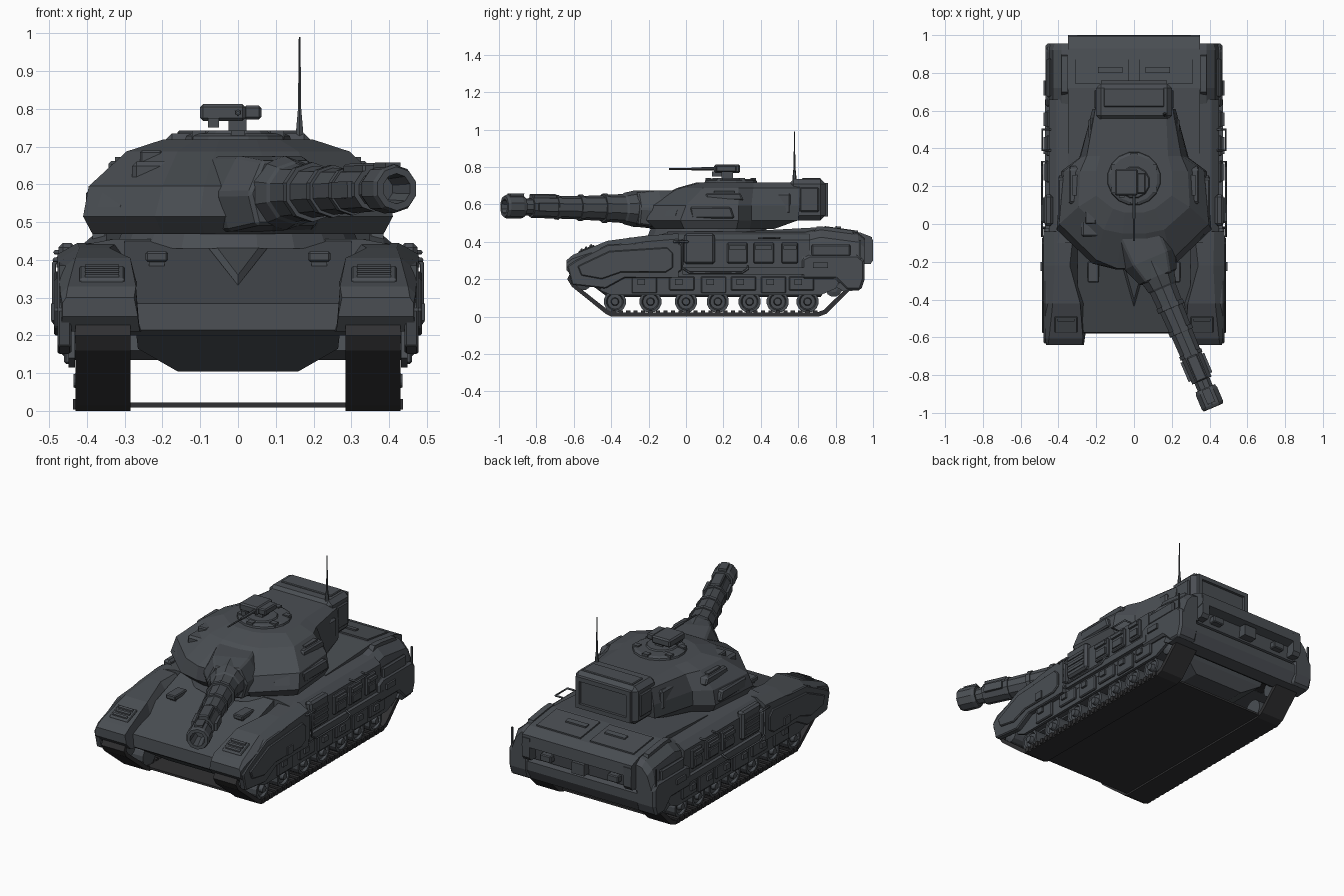
import bpy, bmesh, math

def material(name, rgb):
    m = bpy.data.materials.new(name)
    m.diffuse_color = (*rgb, 1)
    return m

BODY = material("slate_armour", (0.068, 0.076, 0.086))
DARK = material("track_black", (0.03, 0.03, 0.032))

def mesh(name, verts, faces, mat=BODY, mirror=False, bevel=0):
    bm = bmesh.new()
    vs = [bm.verts.new(v) for v in verts]
    for f in faces:
        bm.faces.new([vs[i] for i in f])
    bmesh.ops.recalc_face_normals(bm, faces=bm.faces)
    me = bpy.data.meshes.new(name)
    bm.to_mesh(me)
    bm.free()
    me.materials.append(mat)
    ob = bpy.data.objects.new(name, me)
    bpy.context.collection.objects.link(ob)
    if bevel:
        b = ob.modifiers.new("bevel", 'BEVEL')
        b.width, b.segments = bevel, 1
    if mirror:
        ob.modifiers.new("mirror", 'MIRROR')
    return ob

def loft(name, rings, caps=True, closed=False, **kw):
    n, k = len(rings[0]), len(rings)
    faces = []
    for r in range(k if closed else k - 1):
        a, b = r * n, (r + 1) % k * n
        faces += [(a + i, a + (i + 1) % n, b + (i + 1) % n, b + i) for i in range(n)]
    if caps and not closed:
        faces += [tuple(range(n)), tuple(range((k - 1) * n, k * n))]
    return mesh(name, [v for r in rings for v in r], faces, **kw)

def prism(name, pts, x0, x1, **kw):          # side profile (y, z) pushed along x
    return loft(name, [[(x, y, z) for y, z in pts] for x in (x0, x1)], **kw)

def box(name, x0, x1, y0, y1, z0, z1, **kw):
    return prism(name, [(y0, z0), (y1, z0), (y1, z1), (y0, z1)], x0, x1, **kw)

def lathe(name, prof, axis, n=10, at=(0, 0, 0), **kw):   # prof: (t, radius)
    rings = []
    for t, r in prof:
        ring = []
        for i in range(n):
            a = 2 * math.pi * (i + 0.5) / n
            c, s = r * math.cos(a), r * math.sin(a)
            p = {'x': (t, c, s), 'y': (c, -t, s), 'z': (c, s, t)}[axis]
            ring.append(tuple(p[j] + at[j] for j in range(3)))
        rings.append(ring)
    return loft(name, rings, **kw)

def pipe(name, pts, r=0.006):
    for s in (1, -1):
        cu = bpy.data.curves.new(name, 'CURVE')
        cu.dimensions, cu.bevel_depth, cu.bevel_resolution = '3D', r, 0
        sp = cu.splines.new('POLY')
        sp.points.add(len(pts) - 1)
        for p, (x, y, z) in zip(sp.points, pts):
            p.co = (s * x, y, z, 1)
        cu.materials.append(BODY)
        bpy.context.collection.objects.link(bpy.data.objects.new(name, cu))

# ---- central hull, belly and deck
prism("glacis_hull", [(-0.56, 0.2), (-0.58, 0.215), (-0.575, 0.285), (-0.10, 0.45),
      (0.4, 0.45), (0.4, 0.2)], -0.3, 0.3)
loft("belly", [[(-w, y0, z), (w, y0, z), (w, y1, z), (-w, y1, z)]
     for w, y0, y1, z in ((0.16, -0.42, 0.72, 0.105), (0.265, -0.50, 0.76, 0.165), (0.27, -0.565, 0.78, 0.21))])
loft("hull_middle", [[(s * x, y, z) for s, x, z in ((-1, .45, .2), (-1, .45, .41), (-1, .41, .44), (-1, .33, .455),
     (1, .33, .455), (1, .41, .44), (1, .45, .41), (1, .45, .2))] for y in (-0.1, 0.66)])
prism("engine_deck", [(0.3, 0.25), (0.3, 0.455), (0.72, 0.478), (0.93, 0.45), (0.995, 0.425),
      (1.0, 0.36), (0.95, 0.345), (0.94, 0.27), (0.78, 0.2)], -0.35, 0.35)
mesh("glacis_wedge", [(-.085, -.14, .44), (.085, -.14, .44), (0, -.44, .333),
     (-.07, -.15, .452), (.07, -.15, .452), (0, -.40, .36)],
     [(0, 1, 2), (3, 4, 5), (0, 1, 4, 3), (1, 2, 5, 4), (2, 0, 3, 5)])
box("headlight_box", 0.185, 0.245, -0.31, -0.2, 0.395, 0.422, mirror=True, bevel=0.005)
box("headlight_foot", 0.195, 0.235, -0.29, -0.2, 0.36, 0.40, mirror=True)

# ---- front fenders
def fender_ring(y, xi, xt, xo, xe, zb, zt, zs):
    return [(xi, y, zb), (xt, y, zt), (xo, y, zt), (xe, y, zs), (xe, y, zb)]
loft("front_fender", [fender_ring(-0.64, .265, .275, .455, .465, .25, .30, .285),
     fender_ring(-0.605, .26, .27, .45, .47, .21, .33, .31),
     fender_ring(-0.42, .235, .285, .43, .475, .21, .405, .37),
     fender_ring(-0.22, .18, .34, .42, .478, .21, .432, .40),
     fender_ring(-0.04, .15, .32, .425, .478, .21, .445, .415)], mirror=True)
prism("fender_grille", [(-0.575, 0.32), (-0.575, 0.35), (-0.49, 0.385), (-0.49, 0.35)], 0.3, 0.42, mirror=True, bevel=0.004)
for i in range(3):
    y = -0.565 + i * 0.025
    prism("grille_slat", [(y, .34), (y, .361 + i * .011), (y + .012, .366 + i * .011), (y + .012, .34)], .315, .405, mirror=True)
prism("front_skirt", [(-0.61, 0.17), (-0.635, 0.27), (-0.59, 0.30), (-0.42, 0.385), (-0.06, 0.41),
      (-0.02, 0.38), (-0.02, 0.25), (-0.08, 0.205), (-0.33, 0.205), (-0.43, 0.15)], 0.44, 0.478, mirror=True, bevel=0.006)
prism("front_skirt_plate", [(-0.56, 0.22), (-0.58, 0.27), (-0.41, 0.35), (-0.1, 0.37), (-0.07, 0.34),
      (-0.07, 0.26), (-0.11, 0.235), (-0.35, 0.235), (-0.45, 0.2)], 0.47, 0.487, mirror=True, bevel=0.005)
box("skirt_hatch", 0.48, 0.495, -0.25, -0.2, 0.24, 0.285, mirror=True)

# ---- side boxes, rails and lower skirt
box("stowage_bin", 0.43, 0.475, -0.01, 0.155, 0.28, 0.445, mirror=True, bevel=0.012)
for z in (0.31, 0.345, 0.38):
    box("bin_rib", 0.47, 0.481, 0.01, 0.14, z, z + 0.018, mirror=True)
for y0, y1 in ((0.22, 0.33), (0.36, 0.47), (0.51, 0.6)):
    box("side_box", 0.44, 0.465, y0, y1, 0.285, 0.395, mirror=True, bevel=0.006)
    box("side_box_lid", 0.46, 0.473, y0 + .015, y1 - .015, 0.30, 0.34, mirror=True)
    box("side_box_cap", 0.455, 0.478, y0 + .01, y1 - .01, 0.36, 0.38, mirror=True)
box("side_ledge", 0.44, 0.47, -0.02, 0.66, 0.225, 0.262, mirror=True)
pipe("side_rail", [(.47, -.02, .41), (.487, -.02, .39), (.487, -.02, .26), (.487, .02, .235), (.487, .3, .235), (.487, .33, .255), (.46, .33, .27)])
pipe("grab_handle", [(.44, .39, .42), (.485, .39, .42), (.485, .5, .42), (.44, .5, .42)])
pipe("grab_handle_low", [(.45, -.065, .4), (.487, -.065, .4), (.487, .01, .4), (.45, .01, .4)])
prism("upper_skirt", [(-.44, .23), (-.46, .14), (-.4, .115), (.72, .115), (.8, .15), (.84, .23)], 0.432, 0.448, mirror=True)
for i, y in enumerate((-0.29, -0.09, 0.08, 0.24, 0.40, 0.55)):
    box("skirt_panel", 0.44, 0.46, y, y + 0.135, 0.125 + 0.015 * (i % 2), 0.215, mirror=True, bevel=0.005)
    box("skirt_clip", 0.455, 0.472, y + 0.03, y + 0.07, 0.17, 0.2, mirror=True)

# ---- rear blocks: chamfered upper shoulder over a wider lower sponson
def shoulder(y, z, x=.43):
    return [(.34, y, .27), (.34, y, z), (.385, y, z - .01), (x, y, z - .05), (x + .025, y, .30), (x + .025, y, .27)]
loft("rear_shoulder", [shoulder(.62, .45), shoulder(.72, .474), shoulder(.92, .448), shoulder(.955, .42, .42)], mirror=True)
prism("rear_sponson", [(.62, .2), (.62, .31), (.66, .33), (.92, .33), (.955, .30), (.955, .2),
      (.935, .14), (.86, .14), (.8, .2)], 0.345, 0.468, mirror=True, bevel=0.012)
box("rear_side_panel", 0.44, 0.462, 0.67, 0.88, 0.32, 0.385, mirror=True, bevel=0.008)
box("rear_side_step", 0.45, 0.478, 0.68, 0.76, 0.26, 0.29, mirror=True)
prism("deck_plate", [(.74, .47), (.74, .484), (.92, .459), (.92, .44)], 0.03, 0.31, mirror=True)
prism("deck_side_vent", [(.68, .45), (.70, .482), (.76, .479), (.89, .46), (.9, .43)], 0.352, 0.385, mirror=True)
prism("deck_louvre", [(.80, .46), (.8, .484), (.83, .48), (.83, .46)], 0.06, 0.19, mirror=True)
prism("rear_lower_bar", [(.80, .16), (.84, .135), (.92, .14), (.95, .2), (.95, .25), (.90, .265)], -0.46, 0.46)
prism("rear_corner_guard", [(.93, .28), (.985, .28), (1.0, .3), (1.0, .41), (.93, .42)], 0.3, 0.348, mirror=True)
box("tail_lamp", 0.18, 0.25, 0.93, 0.98, 0.29, 0.33, mirror=True, bevel=.005)
box("tow_hitch", -0.04, 0.04, 0.93, 0.99, 0.28, 0.345)
box("rear_flap_rod", 0.455, 0.463, 0.925, 0.935, 0.2, 0.41, mirror=True)

# ---- running gear
outer = [(-.40, 0), (.71, 0), (.75, .015), (.885, .15), (.87, .205), (.7, .22), (-.5, .25), (-.61, .25), (-.635, .2), (-.61, .16), (-.43, .015)]
inner = [(-.39, .022), (.70, .022), (.735, .035), (.86, .155), (.85, .185), (.7, .2), (-.5, .23), (-.6, .23), (-.612, .2), (-.595, .175), (-.42, .037)]
loft("track_belt", [[(x, y, z) for y, z in pts] for x, pts in ((.285, outer), (.43, outer), (.43, inner), (.285, inner))],
     closed=True, mat=DARK, mirror=True)
for i in range(28):
    y = -0.4 + i * 0.04
    box("track_tooth", 0.30, 0.437, y, y + 0.022, 0.004, 0.032, mat=DARK, mirror=True)
box("underside_plate", -0.29, 0.29, -0.4, 0.72, 0.01, 0.022, mat=DARK)
for y in (-0.38, -0.19, 0, 0.17, 0.34, 0.49, 0.65):
    lathe("road_wheel", [(.30, .06), (.425, .06), (.425, .046), (.412, .04), (.412, .022), (.435, .018)], 'x', 14, (0, y, .08), mirror=True)
for y, z in ((-0.55, 0.185), (0.79, 0.15)):
    lathe("end_wheel", [(.30, .045), (.42, .045), (.43, .02)], 'x', 12, (0, y, z), mirror=True)

# ---- turret shell, stacked outlines from bottom to roof
def outline(half, z):
    return [(x, y, z) for x, y in half] + [(-x, y, z) for x, y in reversed(half)]
lathe("turret_ring", [(.43, .33), (.475, .31)], 'z', 20, (0, 0.12, 0))
loft("turret_shell", [
    outline([(.09, -.19), (.2, -.16), (.385, -.01), (.36, .27), (.27, .34), (.2, .47)], .468),
    outline([(.1, -.24), (.22, -.21), (.41, -.03), (.385, .28), (.29, .35), (.22, .6)], .515),
    outline([(.09, -.235), (.2, -.19), (.395, 0), (.37, .28), (.285, .35), (.22, .61)], .595),
    outline([(.06, -.05), (.16, -.03), (.295, .09), (.285, .28), (.25, .36), (.205, .61)], .687),
    outline([(.05, .06), (.11, .08), (.2, .15), (.2, .28), (.18, .36), (.17, .60)], .718)])
prism("turret_side_plate", [(.03, .525), (.02, .585), (.24, .585), (.26, .525)], .33, .402, mirror=True, bevel=.008)
loft("cheek_hatch", [[(.3 + d, -.1 - d, .54), (.36 + d, -.045 - d, .54), (.345 + d, -.03 - d, .585), (.285 + d, -.085 - d, .585)]
     for d in (-.03, .012)], mirror=True)
prism("turret_shoulder_plate", [(.1, .62), (.11, .662), (.29, .662), (.31, .62)], .28, .343, mirror=True, bevel=.008)
box("shoulder_slot", .3, .325, .15, .26, .65, .672, mirror=True)
box("rear_side_box", .2, .24, .38, .56, .55, .66, mirror=True, bevel=.01)
box("sight_box", -.28, -.18, -.07, .05, .6, .66, bevel=.012)
box("sight_lid", -.26, -.2, .0, .08, .65, .69, bevel=.006)

# ---- turret bustle
box("bustle", -.2, .2, .55, .745, .515, .735, bevel=.025)
for z0, z1 in ((.535, .56), (.69, .715)):
    box("bustle_frame", -.175, .175, .73, .76, z0, z1)
box("bustle_frame_side", .15, .175, .73, .76, .55, .7, mirror=True)
box("bustle_lid", -.16, .16, .62, .72, .73, .742, bevel=.004)
box("bustle_side_panel", .19, .21, .61, .71, .56, .69, mirror=True, bevel=.006)

# ---- cupola and remote gun
lathe("cupola_base", [(.69, .15), (.728, .14), (.735, .125)], 'z', 16, (0, .24, 0))
lathe("cupola_hatch", [(.73, .09), (.742, .08)], 'z', 12, (0, .22, 0))
for i in range(6):
    a = math.radians(30 + 60 * i)
    x, y = .12 * math.cos(a), .24 + .12 * math.sin(a)
    box("periscope", x - .018, x + .018, y - .015, y + .015, .72, .742)
box("remote_gun_post", -.025, .022, .19, .25, .735, .785)
box("remote_gun_body", -.1, .02, .15, .29, .768, .812, bevel=.008)
box("remote_gun_feed", .015, .062, .16, .27, .772, .808, bevel=.006)
box("remote_gun_sight", -.08, -.05, .14, .2, .75, .775)
lathe("remote_gun_barrel", [(-.16, .009), (-.03, .008), (-.03, .005), (.09, .005)], 'y', 6, (0, 0, .79))

# ---- antenna
lathe("antenna", [(.68, .016), (.74, .011), (.80, .005), (.99, .0025)], 'z', 6, (.163, .58, 0))

# ---- main gun, built along -y then swung to the side
gun = [lathe("gun_barrel", [(.1, .1), (.30, .098), (.36, .084), (.37, .077), (.46, .073), (.46, .079), (.485, .079), (.485, .068),
             (.60, .064), (.60, .07), (.625, .07), (.625, .062), (.74, .06), (.74, .066), (.76, .066), (.76, .06), (.90, .058),
             (.90, .045), (.945, .045), (.945, .058), (.965, .064), (1.04, .064), (1.055, .058), (1.055, .04), (.95, .034)], 'y', 10),
       loft("mantlet", [[(-w, y, -h), (w, y, -h), (w * 1.25, y, 0), (w * .8, y, h), (-w * .8, y, h), (-w * 1.25, y, 0)]
            for y, w, h in ((0, .13, .1), (-.2, .12, .1), (-.31, .085, .085))], bevel=.008),
       box("barrel_sleeve_top", -.03, .03, -.9, -.76, .04, .07, bevel=.006),
       box("barrel_sleeve_side", .045, .068, -.88, -.77, -.022, .022, mirror=True),
       box("muzzle_lug", -.022, .022, -1.03, -.95, .05, .07)]
for g in gun:
    g.location = (.008, 0, .572)
    g.rotation_euler = (math.radians(-.9), 0, math.radians(23))
